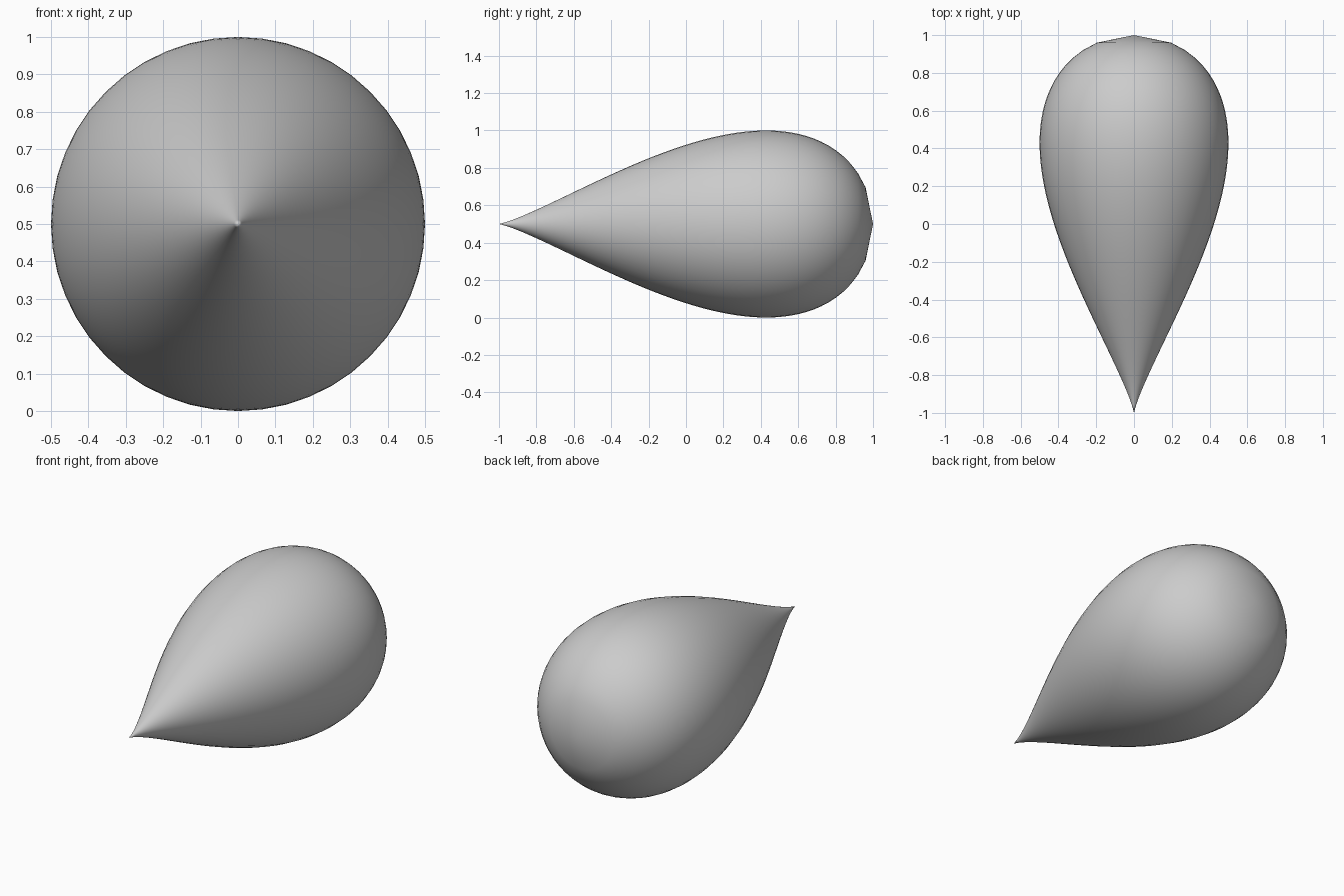
import bpy, bmesh, math

if "Cube" in bpy.data.objects:
    bpy.data.objects.remove(bpy.data.objects["Cube"])

SIDES, STEPS, RADIUS = 48, 50, 0.5


def teardrop_radius(y):
    # Teardrop curve, unscaled
    s2 = (y + 1) / 2
    return s2 ** 1.25 * math.sqrt(max(0, 1 - s2))


peak = teardrop_radius(3 / 7)

# Rings along y, closed by a point at each end
bm = bmesh.new()
tip = bm.verts.new((0, -1, 0.5))
end = bm.verts.new((0, 1, 0.5))
rings = []
for i in range(1, STEPS):
    y = -1 + 2 * i / STEPS
    r = RADIUS * teardrop_radius(y) / peak
    angles = [2 * math.pi * k / SIDES for k in range(SIDES)]
    rings.append([bm.verts.new((r * math.cos(a), y, 0.5 + r * math.sin(a)))
                  for a in angles])

for k in range(SIDES):
    n = (k + 1) % SIDES
    bm.faces.new((tip, rings[0][k], rings[0][n]))
    bm.faces.new((end, rings[-1][n], rings[-1][k]))
    for a, b in zip(rings, rings[1:]):
        bm.faces.new((a[k], b[k], b[n], a[n]))

bmesh.ops.recalc_face_normals(bm, faces=bm.faces)
for f in bm.faces:
    f.smooth = True

# Teardrop body
mesh = bpy.data.meshes.new("teardrop")
bm.to_mesh(mesh)
bm.free()
body = bpy.data.objects.new("teardrop", mesh)
bpy.context.collection.objects.link(body)
